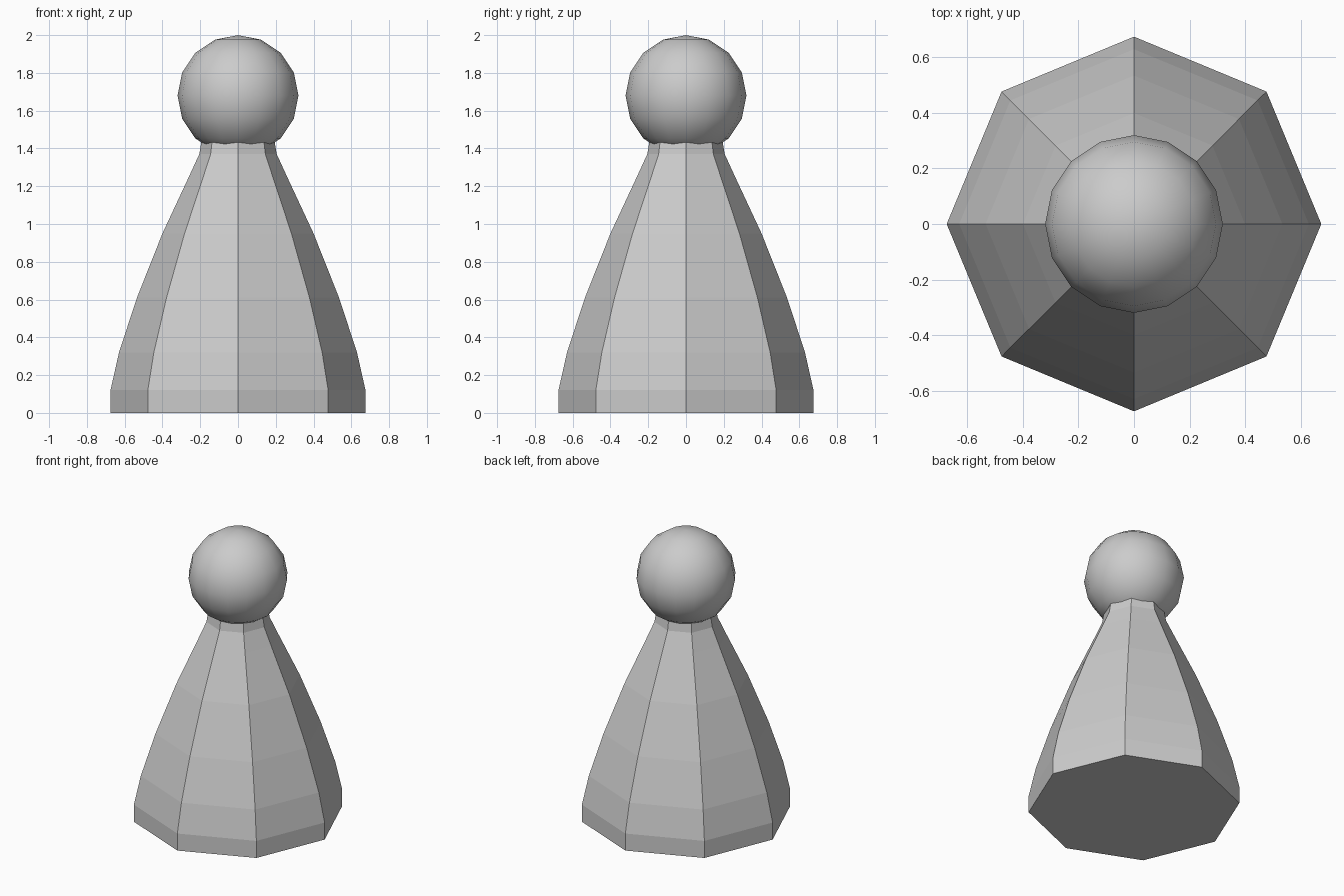
import bpy, bmesh, math

if "Cube" in bpy.data.objects:
    bpy.data.objects.remove(bpy.data.objects["Cube"])

# Body: eight-sided flared pawn, given as (radius, height) rings
profile = [(0.675, 0.0), (0.675, 0.12), (0.63, 0.32), (0.535, 0.61),
           (0.40, 0.95), (0.26, 1.25), (0.205, 1.37), (0.19, 1.46)]
SIDES = 8
bm = bmesh.new()
rings = []
for r, z in profile:
    rings.append([bm.verts.new((r * math.cos(2 * math.pi * i / SIDES),
                                r * math.sin(2 * math.pi * i / SIDES), z))
                  for i in range(SIDES)])
for lower, upper in zip(rings, rings[1:]):
    for i in range(SIDES):
        j = (i + 1) % SIDES
        bm.faces.new((lower[i], lower[j], upper[j], upper[i]))
bm.faces.new(rings[0][::-1])
bm.faces.new(rings[-1])
mesh = bpy.data.meshes.new("body")
bm.to_mesh(mesh)
bm.free()
bpy.context.collection.objects.link(bpy.data.objects.new("body", mesh))

# Head: smooth ball resting on the neck
bpy.ops.mesh.primitive_uv_sphere_add(segments=16, ring_count=8, radius=0.32,
                                     location=(0, 0, 1.68))
bpy.context.object.name = "head"
bpy.ops.object.shade_smooth()
